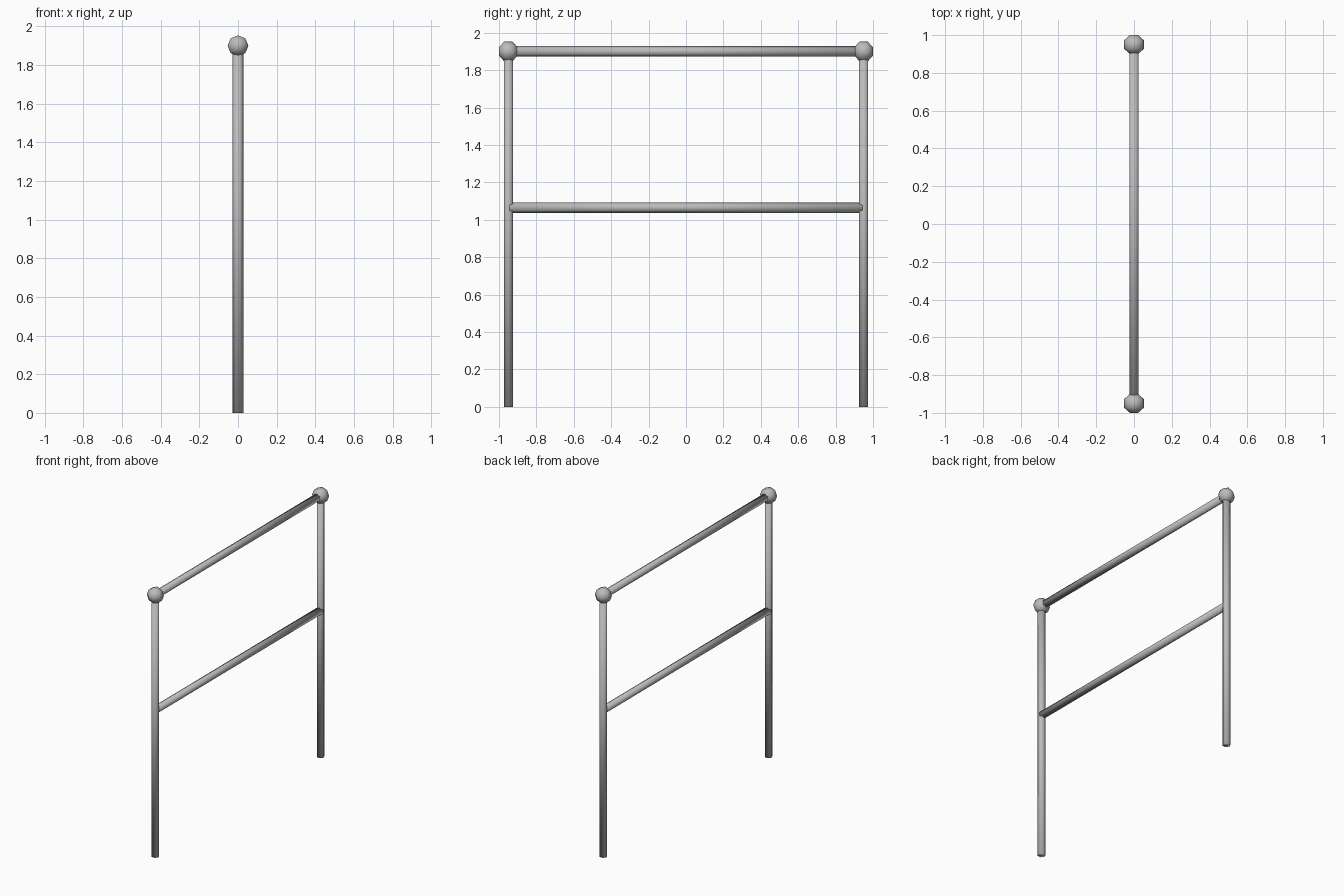
import bpy
import math
from mathutils import Matrix

cube = bpy.data.objects.get("Cube")
if cube:
    bpy.data.objects.remove(cube, do_unlink=True)

import bmesh

metal = bpy.data.materials.new("grey metal")
metal.use_nodes = True
grey = (0.5, 0.5, 0.5, 1.0)
metal.diffuse_color = grey
metal.node_tree.nodes["Principled BSDF"].inputs["Base Color"].default_value = grey

POST_Y = 0.95
TOP_Z = 1.9
MID_Z = 1.065
TUBE_R = 0.028


def finish(name, bm):
    bmesh.ops.recalc_face_normals(bm, faces=bm.faces)
    for face in bm.faces:
        face.smooth = True
    mesh = bpy.data.meshes.new(name)
    bm.to_mesh(mesh)
    bm.free()
    mesh.materials.append(metal)
    obj = bpy.data.objects.new(name, mesh)
    bpy.context.collection.objects.link(obj)
    return obj


def lathe(name, profile, sides, matrix):
    """Sweep (height, radius) rings around local z, capped at both ends."""
    bm = bmesh.new()
    rings = []
    for h, r in profile:
        angles = [2 * math.pi * i / sides for i in range(sides)]
        rings.append([bm.verts.new((r * math.cos(a), r * math.sin(a), h)) for a in angles])
    for low, high in zip(rings, rings[1:]):
        for i in range(sides):
            j = (i + 1) % sides
            bm.faces.new((low[i], low[j], high[j], high[i]))
    bm.faces.new(rings[0])
    bm.faces.new(rings[-1])
    bm.transform(matrix)
    return finish(name, bm)


# Local z turned to lie along y, with the first corner pointing up
ALONG_Y = Matrix.Rotation(math.pi / 2, 4, "Y") @ Matrix.Rotation(math.pi / 2, 4, "X")
ALONG_Y = Matrix(((0, 1, 0, 0), (0, 0, 1, 0), (1, 0, 0, 0), (0, 0, 0, 1)))

# Posts and the faceted ball joints on top of them
BALL = [(-0.05, 0.0215), (-0.021, 0.054), (0.021, 0.054), (0.05, 0.0215)]
for side, y in (("front", -POST_Y), ("back", POST_Y)):
    lathe(side + "_post", [(0, TUBE_R), (TOP_Z, TUBE_R)], 6,
          Matrix.Translation((0, y, 0)))
    lathe(side + "_ball_joint", BALL, 8,
          Matrix.Translation((0, y, TOP_Z)) @ ALONG_Y)

# Horizontal rails
for name, z in (("top_rail", TOP_Z), ("middle_rail", MID_Z)):
    lathe(name, [(-POST_Y, TUBE_R), (POST_Y, TUBE_R)], 6,
          Matrix.Translation((0, 0, z)) @ ALONG_Y)
